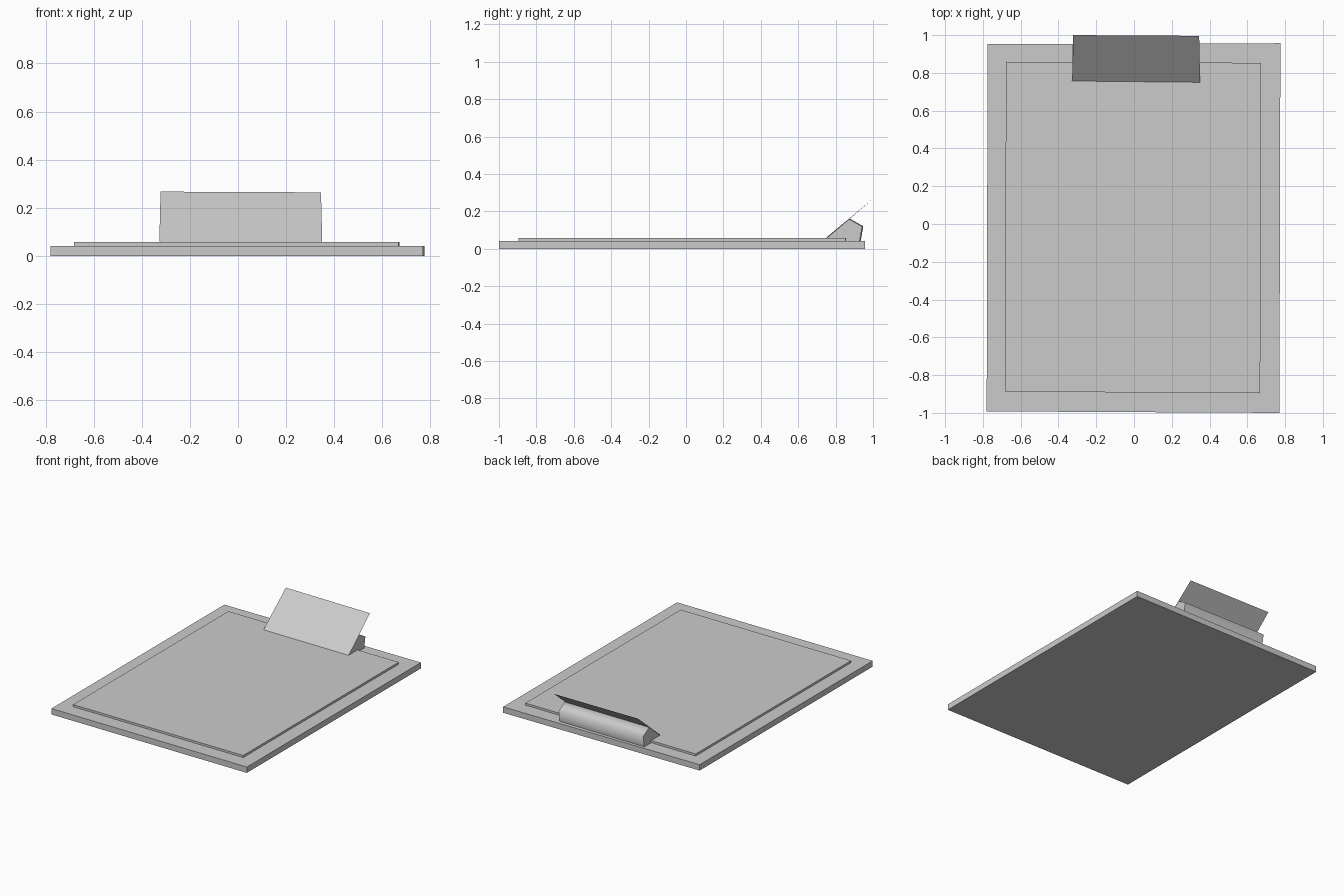
import bpy, bmesh, math
from mathutils import Vector

cube = bpy.data.objects.get("Cube")
if cube:
    bpy.data.objects.remove(cube, do_unlink=True)

grey = bpy.data.materials.new("light_grey")
grey.use_nodes = True
colour = (0.6, 0.6, 0.6, 1)
grey.diffuse_color = colour
grey.node_tree.nodes["Principled BSDF"].inputs["Base Color"].default_value = colour


def prism(name, outline, offset=None):
    """Fill an outline and, if an offset is given, extrude it into a solid."""
    bm = bmesh.new()
    face = bm.faces.new([bm.verts.new(p) for p in outline])
    if offset:
        ext = bmesh.ops.extrude_face_region(bm, geom=[face], use_keep_orig=True)
        verts = [g for g in ext["geom"] if isinstance(g, bmesh.types.BMVert)]
        bmesh.ops.translate(bm, verts=verts, vec=Vector(offset))
        bmesh.ops.recalc_face_normals(bm, faces=bm.faces)
    mesh = bpy.data.meshes.new(name)
    bm.to_mesh(mesh)
    bm.free()
    mesh.materials.append(grey)
    obj = bpy.data.objects.new(name, mesh)
    bpy.context.collection.objects.link(obj)
    return obj


def slab(name, corners, bottom, top):
    return prism(name, [(x, y, bottom) for x, y in corners], (0, 0, top - bottom))


# Backing board and the stack of paper, both very slightly out of square
slab("board", [(-0.78, -0.992), (0.77, -1.0), (0.775, 0.957), (-0.775, 0.953)], 0, 0.042)
slab("paper", [(-0.682, -0.888), (0.668, -0.895), (0.672, 0.853), (-0.678, 0.859)], 0.042, 0.057)

# Wedge-shaped clip body with a rounded-looking back
profile = [(0.757, 0.057), (0.878, 0.16), (0.948, 0.12), (0.934, 0.042), (0.862, 0.042), (0.862, 0.057)]
body = prism("clip_body", [(-0.325, y, z) for y, z in profile], (0.672, -0.006, -0.001))
bpy.ops.object.select_all(action="DESELECT")
body.select_set(True)
bpy.context.view_layer.objects.active = body
bpy.ops.object.shade_smooth_by_angle(angle=math.radians(75))

# Thin sloping lever plate lying on the clip body
prism("clip_plate", [(-0.327, 0.757, 0.06), (0.35, 0.75, 0.06),
                     (0.345, 0.996, 0.264), (-0.322, 1.0, 0.267)])
